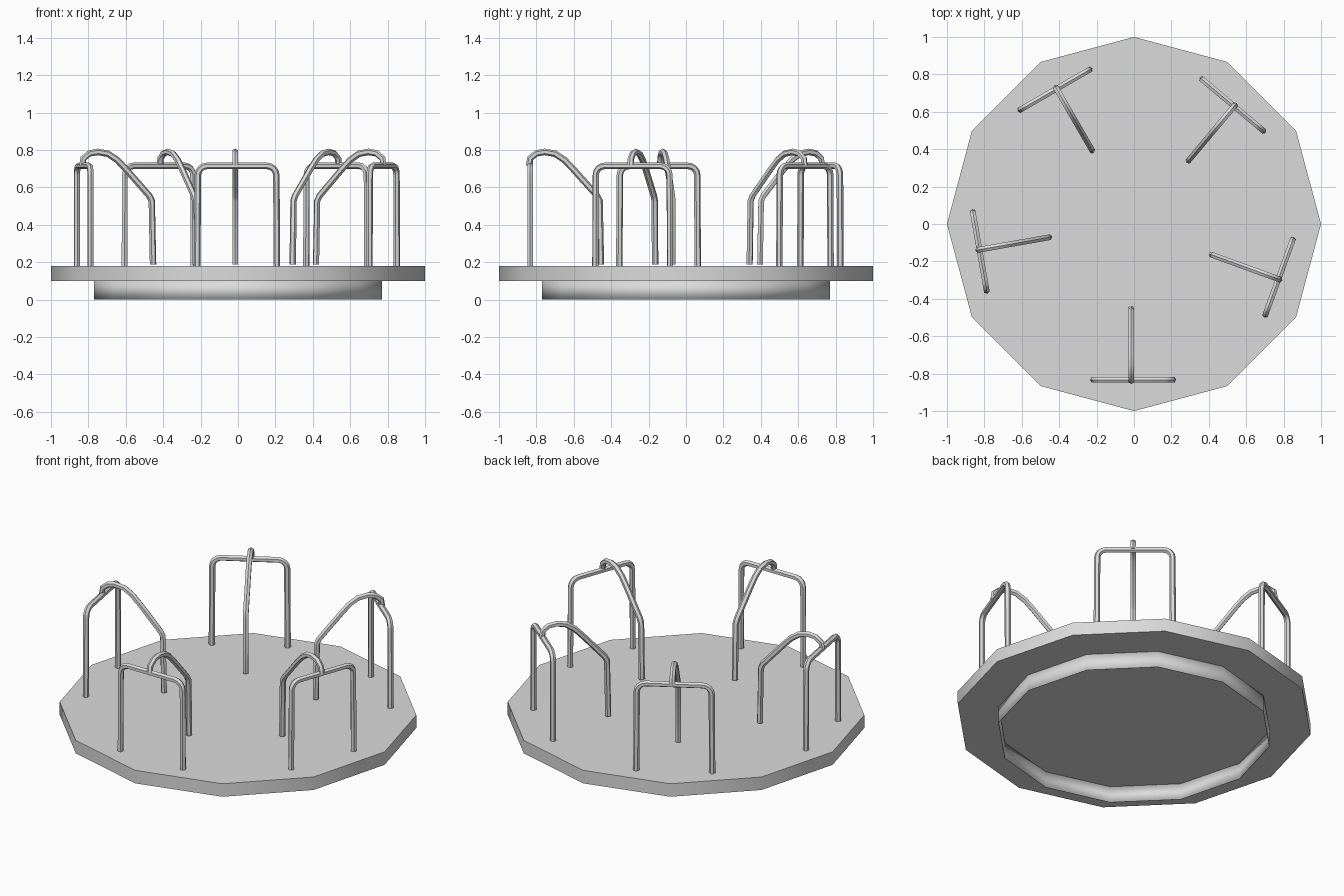
import bpy
from math import sin, cos, pi, radians
from mathutils import Matrix, Vector

if "Cube" in bpy.data.objects:
    bpy.data.objects.remove(bpy.data.objects["Cube"], do_unlink=True)

grey = bpy.data.materials.new("plain grey")
grey.use_nodes = True
colour = (0.71, 0.71, 0.71, 1)
grey.diffuse_color = colour
grey.node_tree.nodes["Principled BSDF"].inputs["Base Color"].default_value = colour


def activate(obj):
    bpy.ops.object.select_all(action="DESELECT")
    obj.select_set(True)
    bpy.context.view_layer.objects.active = obj


def smooth(obj):
    activate(obj)
    bpy.ops.object.shade_smooth_by_angle(angle=radians(45))


def disc(name, radius, bottom, top, fill):
    bpy.ops.mesh.primitive_cylinder_add(
        vertices=12, radius=radius, depth=top - bottom,
        end_fill_type=fill, location=(0, 0, (top + bottom) / 2))
    obj = bpy.context.object
    obj.name = name
    obj.data.materials.append(grey)
    smooth(obj)
    return obj


def tube(name, points):
    """Six-sided pipe along a path, turned so that a ridge runs on top."""
    curve = bpy.data.curves.new(name, "CURVE")
    curve.dimensions = "3D"
    curve.bevel_depth = 0.0175
    curve.bevel_resolution = 1
    curve.use_fill_caps = True
    spline = curve.splines.new("POLY")
    spline.points.add(len(points) - 1)
    for p, co in zip(spline.points, points):
        p.co = (*co, 1)
        p.tilt = radians(30)
    curve.materials.append(grey)
    obj = bpy.data.objects.new(name, curve)
    bpy.context.collection.objects.link(obj)
    activate(obj)
    bpy.ops.object.convert(target="MESH")
    obj = bpy.context.object
    smooth(obj)
    return obj


# Turning deck and the thin open skirt under it
disc("deck", 1.0, 0.10, 0.18, "NGON")
skirt = disc("base_skirt", 0.77, 0.0, 0.10, "NOTHING")
wall = skirt.modifiers.new("wall", "SOLIDIFY")
wall.thickness = 0.003
wall.offset = -1

# Upright hoop at the rim, with rounded corners and slightly splayed feet
centre, half, top, bend, rim = -0.005, 0.21, 0.715, 0.05, -0.833
right_side = [(half + 0.003, 0.175)]
for i in range(5):
    a = pi / 2 * i / 4
    right_side.append((half - bend + bend * cos(a), top - bend + bend * sin(a)))
outline = right_side + [(-x, z) for x, z in reversed(right_side)]
hoop = tube("hoop_1", [(centre + x, rim, z) for x, z in outline])

# Arched grab bar running inward from the hoop
arch = [(-0.838, 0.715), (-0.833, 0.755), (-0.80, 0.782), (-0.755, 0.79),
        (-0.70, 0.78), (-0.65, 0.747), (-0.60, 0.695), (-0.475, 0.555),
        (-0.462, 0.528), (-0.455, 0.188)]
grab_bar = tube("grab_bar_1", [(-0.015, y, z) for y, z in arch])

# Repeat both around the pivot, leaving a wider gap at the last step
pivot = Matrix.Translation(Vector((-0.006, -0.0015, 0)))
for part in (hoop, grab_bar):
    for i in range(1, 5):
        copy = part.copy()
        copy.name = part.name[:-1] + str(i + 1)
        turn = Matrix.Rotation(radians(70 * i), 4, "Z")
        copy.matrix_world = pivot @ turn @ pivot.inverted()
        bpy.context.collection.objects.link(copy)
